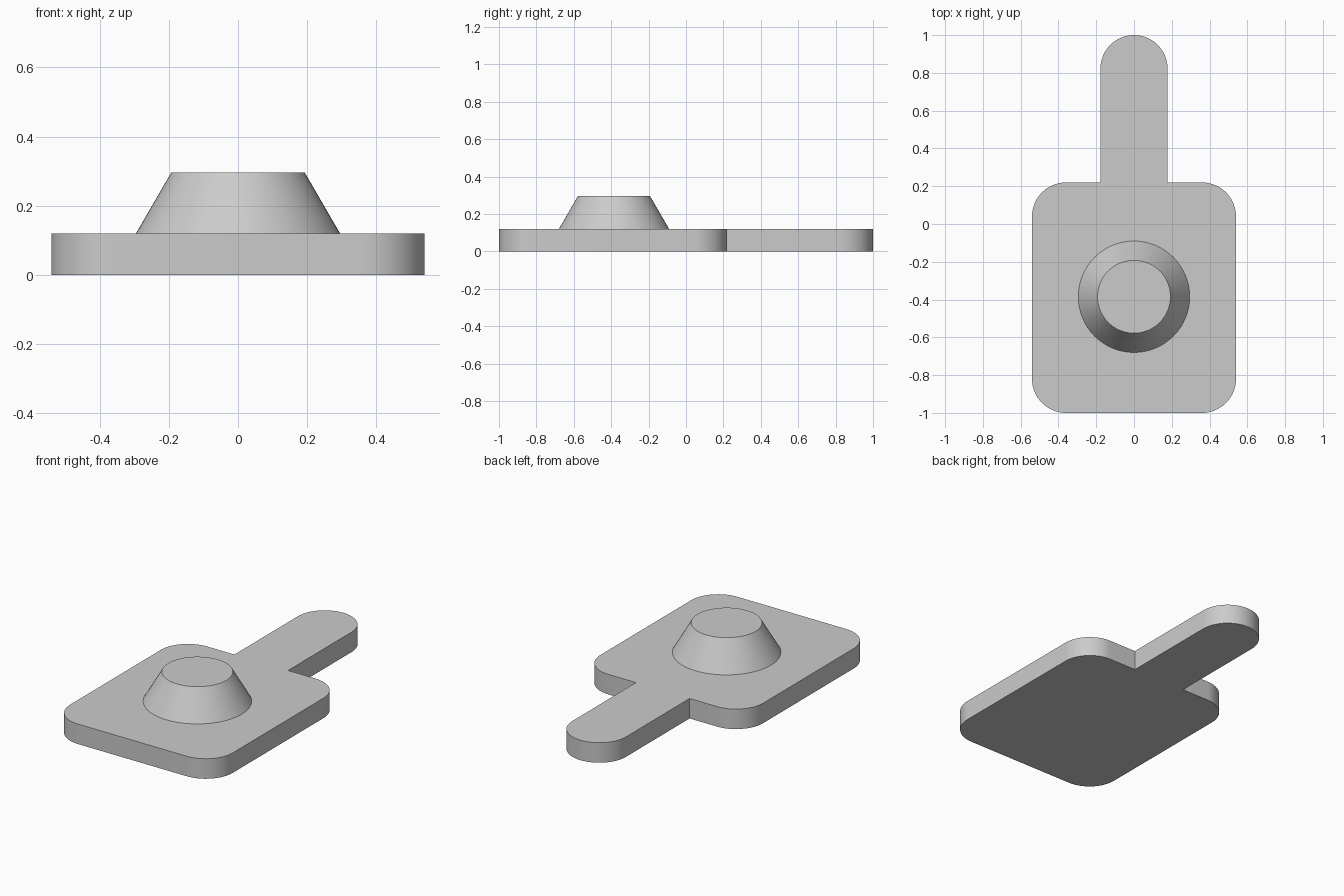
import bpy
import bmesh
from math import sin, cos, pi

cube = bpy.data.objects.get("Cube")
if cube:
    bpy.data.objects.remove(cube, do_unlink=True)

grey = bpy.data.materials.new("plain grey")
grey.use_nodes = True
colour = (0.6, 0.6, 0.6, 1)
grey.diffuse_color = colour
grey.node_tree.nodes["Principled BSDF"].inputs["Base Color"].default_value = colour

HALF_W, FRONT, BACK, RADIUS = 0.54, -1.0, 0.22, 0.18
TAB_W, TAB_END, THICK = 0.178, 1.0, 0.12
BOSS_Y, BOSS_BASE, BOSS_TOP, HEIGHT = -0.385, 0.295, 0.193, 0.296


def arc(cx, cy, r, start, end, steps=16):
    angles = [start + (end - start) * i / steps for i in range(steps + 1)]
    return [(cx + r * cos(a), cy + r * sin(a)) for a in angles]


def finish(bm, name):
    bmesh.ops.recalc_face_normals(bm, faces=bm.faces)
    mesh = bpy.data.meshes.new(name)
    bm.to_mesh(mesh)
    bm.free()
    mesh.materials.append(grey)
    obj = bpy.data.objects.new(name, mesh)
    bpy.context.collection.objects.link(obj)
    bpy.ops.object.select_all(action='DESELECT')
    obj.select_set(True)
    bpy.context.view_layer.objects.active = obj
    bpy.ops.object.shade_smooth_by_angle(angle=pi / 6)
    return obj


# Rounded plate and round-ended handle share one outline
cx = HALF_W - RADIUS
right_side = arc(cx, FRONT + RADIUS, RADIUS, -pi / 2, 0)
right_side += arc(cx, BACK - RADIUS, RADIUS, 0, pi / 2)
right_side.append((TAB_W, BACK))
right_side += arc(0, TAB_END - TAB_W, TAB_W, 0, pi / 2)
left_side = [(-x, y) for x, y in reversed(right_side[:-1])]
outline = right_side + left_side

bm = bmesh.new()
base = bm.faces.new([bm.verts.new((x, y, 0)) for x, y in outline])
raised = bmesh.ops.extrude_face_region(bm, geom=[base], use_keep_orig=True)
top = [v for v in raised["geom"] if isinstance(v, bmesh.types.BMVert)]
bmesh.ops.translate(bm, verts=top, vec=(0, 0, THICK))
finish(bm, "plate_with_handle")

# Tapered boss, sunk slightly into the plate along the same slope
sink = 0.01
flare = (BOSS_BASE - BOSS_TOP) / (HEIGHT - THICK) * sink
depth = HEIGHT - THICK + sink
bm = bmesh.new()
bmesh.ops.create_cone(bm, cap_ends=True, segments=64, radius1=BOSS_BASE + flare,
                      radius2=BOSS_TOP, depth=depth)
bmesh.ops.translate(bm, verts=bm.verts, vec=(0, BOSS_Y, HEIGHT - depth / 2))
finish(bm, "tapered_boss")
